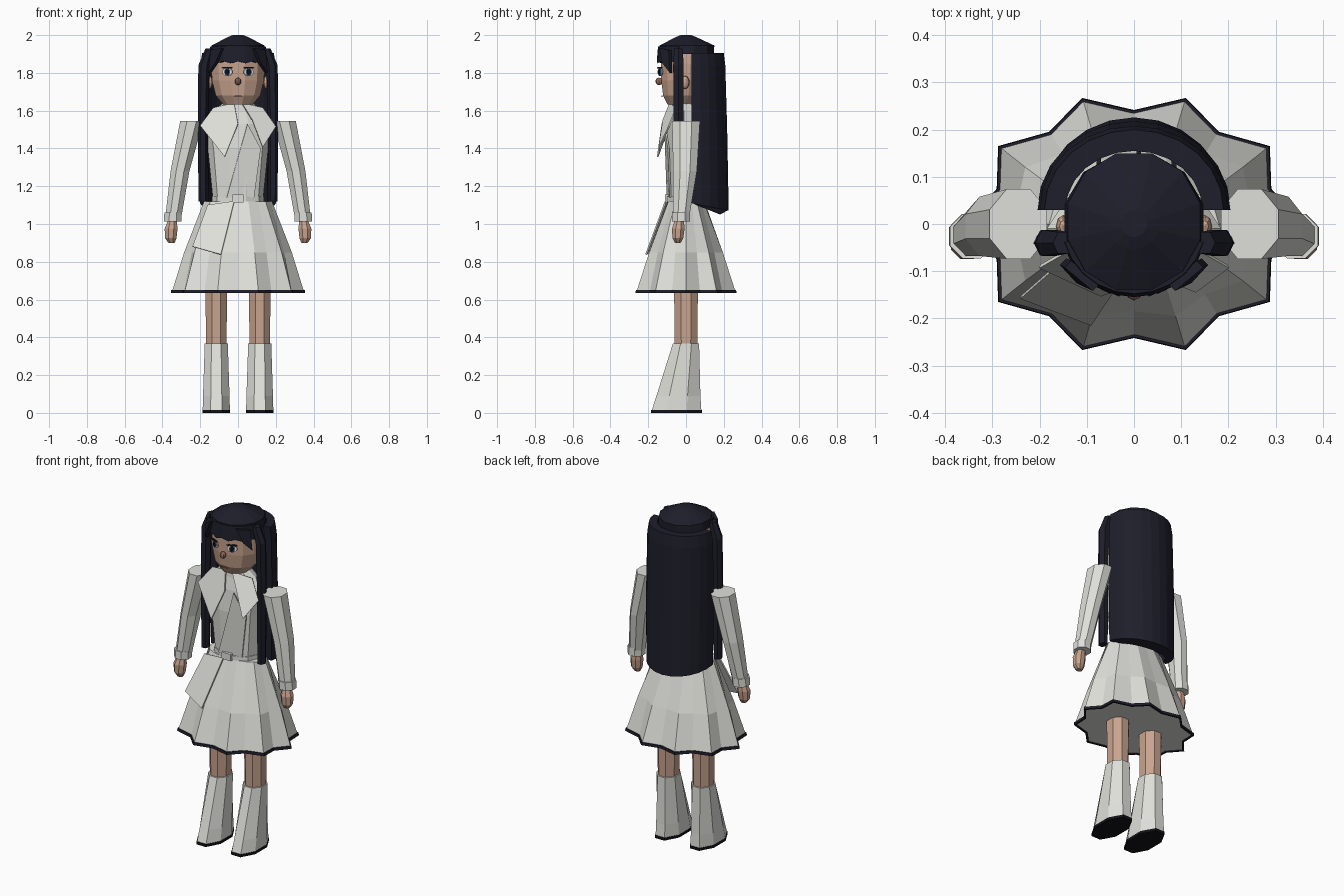
import bpy, bmesh
from math import sin, cos, pi, radians
from mathutils import Vector

cube = bpy.data.objects.get("Cube")
if cube:
    bpy.data.objects.remove(cube)


def material(name, *rgb):
    m = bpy.data.materials.new(name)
    m.use_nodes = True
    m.diffuse_color = (*rgb, 1)
    m.node_tree.nodes["Principled BSDF"].inputs["Base Color"].default_value = (*rgb, 1)
    return m


WHITE = material("coat white", .74, .74, .70)
NAVY = material("hair navy", .013, .013, .024)
SKIN = material("skin", .58, .37, .27)
BLACK = material("sole black", .006, .006, .009)
BLUE = material("eye blue", .08, .17, .32)
EYE = material("eye white", .85, .85, .85)
BROWN = material("nose brown", .30, .16, .11)


def finish(name, bm, mat):
    bmesh.ops.recalc_face_normals(bm, faces=bm.faces)
    me = bpy.data.meshes.new(name)
    bm.to_mesh(me)
    bm.free()
    me.materials.append(mat)
    ob = bpy.data.objects.new(name, me)
    bpy.context.collection.objects.link(ob)
    return ob


def ring(cx, cy, z, rx, ry, n=8):
    """Ellipse with a flat side towards the front."""
    angles = [2 * pi * (i + .5) / n - pi / 2 for i in range(n)]
    return [(cx + rx * cos(a), cy + ry * sin(a), z) for a in angles]


def loft(name, rings, mat, wrap=False):
    """Skin between rings; capped ends, or joined end to start."""
    bm = bmesh.new()
    vs = [[bm.verts.new(p) for p in r] for r in rings]
    pairs = list(zip(vs, vs[1:]))
    if wrap:
        pairs.append((vs[-1], vs[0]))
    else:
        bm.faces.new(vs[0])
        bm.faces.new(vs[-1])
    n = len(vs[0])
    for a, b in pairs:
        for i in range(n):
            j = (i + 1) % n
            bm.faces.new((a[i], a[j], b[j], b[i]))
    return finish(name, bm, mat)


def plate(name, pts, mat=WHITE, thick=.008):
    bm = bmesh.new()
    bm.faces.new([bm.verts.new(p) for p in pts])
    ob = finish(name, bm, mat)
    mod = ob.modifiers.new("thickness", "SOLIDIFY")
    mod.thickness = thick
    mod.offset = 0
    return ob


def ball(name, loc, size, mat):
    bm = bmesh.new()
    bmesh.ops.create_uvsphere(bm, u_segments=8, v_segments=6, radius=1)
    ob = finish(name, bm, mat)
    ob.location, ob.scale = loc, size
    return ob


def box(name, loc, size, mat):
    bm = bmesh.new()
    bmesh.ops.create_cube(bm, size=1)
    ob = finish(name, bm, mat)
    ob.location, ob.scale = loc, size
    return ob


def disc(name, loc, rx, rz, turn, mat):
    """Thin oval facing the front, turned about z."""
    bm = bmesh.new()
    bmesh.ops.create_cone(bm, cap_ends=True, segments=10, radius1=1, radius2=1, depth=1)
    ob = finish(name, bm, mat)
    ob.location, ob.scale = loc, (rx, rz, .005)
    ob.rotation_euler = (pi / 2, 0, turn)
    return ob


def arc_strip(name, start, end, n, levels, thick, mat, bottom=None):
    """Curved sheet; levels are (z, centre y, rx, ry) from top to bottom."""
    rings = []
    for k, (z, cy, rx, ry) in enumerate(levels):
        pts = []
        for inner in (False, True):
            order = range(n, -1, -1) if inner else range(n + 1)
            for i in order:
                a = radians(start + (end - start) * i / n)
                t = thick if inner else 0
                drop = bottom(i, a, inner) if bottom and k == len(levels) - 1 else 0
                pts.append(((rx - t) * cos(a), cy + (ry - t) * sin(a), z + drop))
        rings.append(pts)
    return loft(name, rings, mat)


# Pleated skirt with a dark hem
def pleats(z, rx, ry, depth):
    pts = []
    for i in range(20):
        a, k = i * pi / 10, depth if i % 2 else 1
        pts.append((rx * k * cos(a), ry * k * sin(a), z))
    return pts


loft("skirt", [pleats(.64, .35, .276, .86), pleats(.85, .285, .205, .9),
               pleats(1.12, .18, .098, 1)], WHITE)
loft("skirt_hem", [pleats(.635, .356, .281, .86), pleats(.651, .354, .279, .86),
                   pleats(.651, .342, .268, .86), pleats(.635, .342, .268, .86)], NAVY, wrap=True)
plate("coat_tail", [(-.02, -.108, 1.12), (-.16, -.085, 1.1), (-.24, -.155, .88),
                    (-.09, -.212, .838)])

# Torso, belt and wrapped coat front
loft("torso", [ring(0, -.01, 1.1, .13, .085, 10), ring(0, -.01, 1.4, .16, .1, 10),
               ring(0, -.01, 1.53, .185, .09, 10), ring(0, -.01, 1.6, .125, .075, 10),
               ring(0, -.015, 1.655, .065, .065, 10)], WHITE)
loft("belt", [ring(0, -.01, 1.12, .138, .094, 10), ring(0, -.01, 1.145, .138, .094, 10)], WHITE)
box("belt_buckle", (0, -.102, 1.135), (.06, .02, .04), WHITE)
plate("coat_front", [(.05, -.112, 1.53), (-.06, -.098, 1.14), (.085, -.082, 1.14),
                     (.12, -.092, 1.4)])
plate("right_lapel", [(-.02, -.085, 1.64), (-.13, -.05, 1.615), (-.2, -.09, 1.52),
                      (-.07, -.15, 1.355), (0, -.125, 1.53)])
plate("left_lapel", [(.02, -.085, 1.64), (.13, -.05, 1.615), (.2, -.09, 1.515),
                     (.13, -.142, 1.405), (.075, -.12, 1.55)])
loft("neck", [ring(0, -.01, 1.6, .05, .05), ring(0, -.01, 1.68, .05, .05)], SKIN)

# Limbs on both sides
for side, s in (("left", 1), ("right", -1)):
    loft(side + "_sleeve", [ring(s * .245, 0, 1.545, .066, .08),
                            ring(s * .307, -.005, 1.28, .054, .068),
                            ring(s * .342, -.025, 1.04, .046, .046)], WHITE)
    loft(side + "_cuff", [ring(s * .346, -.026, 1.012, .05, .051),
                          ring(s * .344, -.026, 1.06, .05, .051)], WHITE)
    loft(side + "_hand", [ring(s * .352, -.043, .9, .018, .016),
                          ring(s * .356, -.043, .925, .033, .031),
                          ring(s * .354, -.041, .975, .037, .036),
                          ring(s * .348, -.035, 1.02, .025, .026)], SKIN)
    loft(side + "_leg", [ring(s * .115, 0, .3, .058, .065),
                         ring(s * .115, 0, .66, .062, .068)], SKIN)
    loft(side + "_boot", [ring(s * .115, -.05, .014, .078, .142),
                          ring(s * .115, -.04, .09, .076, .126),
                          ring(s * .115, 0, .368, .066, .075)], WHITE)
    loft(side + "_sole", [ring(s * .115, -.05, 0, .08, .146),
                          ring(s * .115, -.05, .016, .08, .146)], BLACK)

    # Ear, eye and brow
    ball(side + "_ear", (s * .15, -.005, 1.75), (.016, .024, .035), SKIN)
    turn = s * radians(24)
    out = Vector((s * .4, -.91, 0))
    eye = Vector((s * .056, -.136, 1.805))
    disc(side + "_eye_white", eye, .03, .021, turn, EYE)
    disc(side + "_iris", eye + out * .003, .017, .021, turn, BLUE)
    disc(side + "_pupil", eye + out * .006, .012, .016, turn, BLACK)
    disc(side + "_lash", eye + out * .004 + Vector((0, 0, .022)), .032, .005, turn, BLACK)

    # Long side lock and a short tuft at the temple
    loft(side + "_side_lock", [ring(s * .185, -.04, 1.12, .024, .028, 6),
                               ring(s * .186, -.04, 1.54, .027, .03, 6),
                               ring(s * .18, -.04, 1.84, .03, .032, 6),
                               ring(s * .15, -.04, 1.93, .022, .026, 6)], NAVY)
    plate(side + "_temple_tuft", [(s * .08, -.135, 1.93), (s * .14, -.085, 1.92),
                                  (s * .15, -.08, 1.8), (s * .115, -.118, 1.85)], NAVY, .02)

# Head
loft("head", [ring(0, -.02, 1.632, .08, .08, 12), ring(0, -.015, 1.68, .122, .11, 12),
              ring(0, -.012, 1.76, .143, .123, 12), ring(0, -.01, 1.85, .146, .127, 12),
              ring(0, -.005, 1.93, .14, .125, 12)], SKIN)
ball("nose", (0, -.142, 1.755), (.017, .02, .02), BROWN)
disc("mouth", (0, -.127, 1.677), .024, .004, 0, BROWN)

# Hair: cap, fringe and the long back sheet
loft("hair_cap", [ring(0, .005, 1.9, .152, .148, 12), ring(0, .005, 1.945, .145, .15, 12),
                  ring(0, 0, 1.99, .055, .055, 12), ring(0, 0, 2, .028, .028, 12)], NAVY)
arc_strip("fringe", 195, 345, 10, [(1.94, 0, .152, .148), (1.85, -.005, .155, .15)], .02, NAVY,
          lambda i, a, inner: .012 * (i % 2))
arc_strip("back_hair", 0, 180, 12,
          [(1.905, .03, .19, .17), (1.84, .03, .2, .178), (1.5, .03, .205, .188),
           (1.11, .03, .2, .196)], .045, NAVY,
          lambda i, a, inner: -.06 * sin(a) + (0 if inner else .02 * sin(a)))
for i, x in enumerate((-.075, .01, .085)):
    box(f"hair_tie_{i + 1}", (x, .155 - abs(x) * .25, 1.89), (.01, .06, .02), NAVY)
